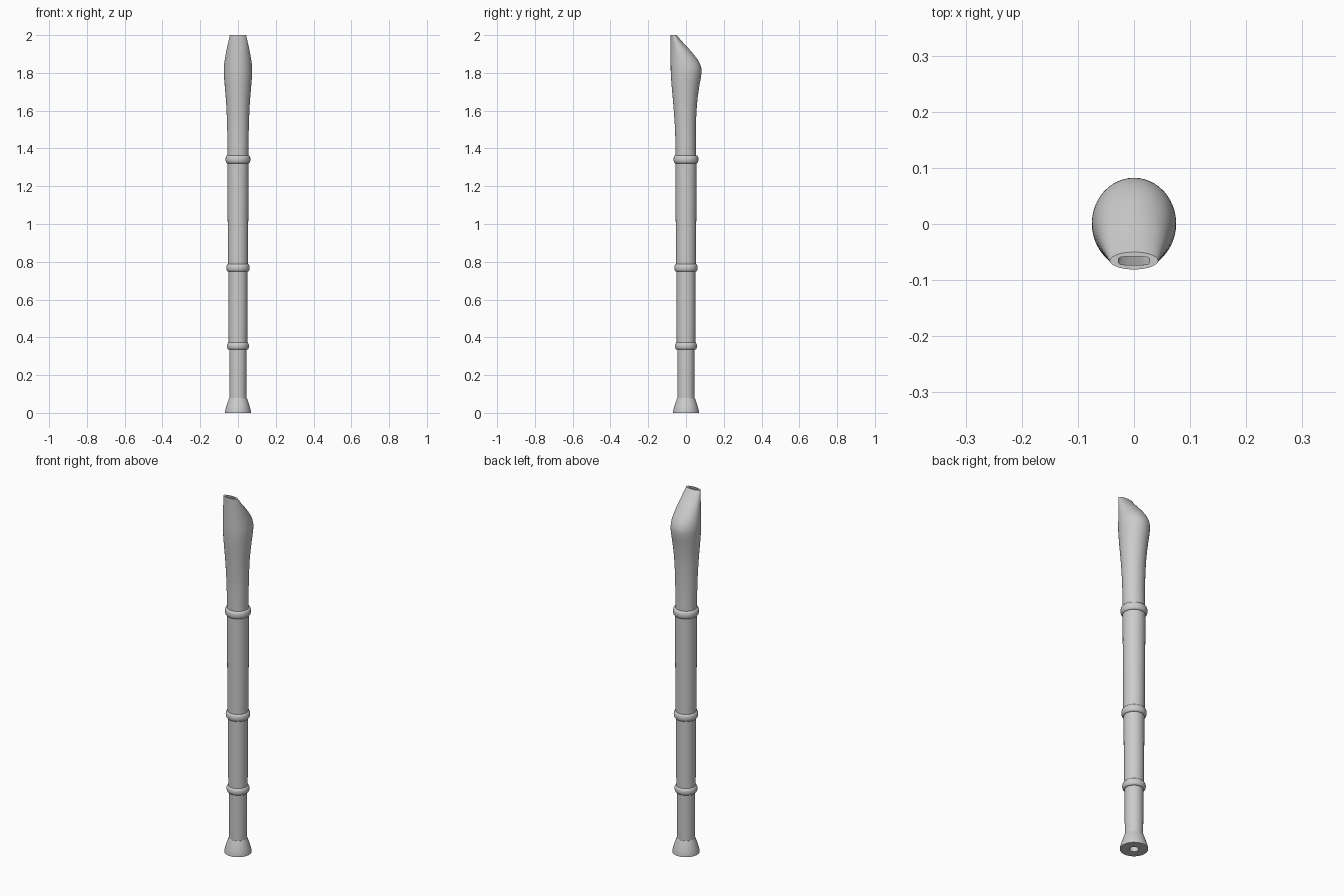
import bpy, bmesh, math
from mathutils import Vector

if "Cube" in bpy.data.objects:
    bpy.data.objects.remove(bpy.data.objects["Cube"])

N = 48
grey = bpy.data.materials.new("light_grey")
grey.diffuse_color = (0.6, 0.6, 0.6, 1)
grey.use_nodes = True
grey.node_tree.nodes["Principled BSDF"].inputs["Base Color"].default_value = grey.diffuse_color


def section(z, rx, y0, y1, power=2):
    """Closed superellipse at height z, from y0 (front) to y1 (back)."""
    cy, ry = (y0 + y1) / 2, (y1 - y0) / 2
    pts = []
    for i in range(N):
        a = 2 * math.pi * i / N
        c, s = math.cos(a), math.sin(a)
        pts.append((math.copysign(abs(c) ** (2 / power), c) * rx,
                    cy + math.copysign(abs(s) ** (2 / power), s) * ry, z))
    return pts


def loft(name, sections, angle=35):
    """Skin the sections into a closed, hollow tube wall."""
    bm = bmesh.new()
    rings = [[bm.verts.new(p) for p in section(*s)] for s in sections]
    for k, a in enumerate(rings):
        b = rings[(k + 1) % len(rings)]
        for i in range(N):
            j = (i + 1) % N
            bm.faces.new((a[i], a[j], b[j], b[i]))
    bmesh.ops.recalc_face_normals(bm, faces=bm.faces)
    mesh = bpy.data.meshes.new(name)
    bm.to_mesh(mesh)
    bm.free()
    mesh.materials.append(grey)
    ob = bpy.data.objects.new(name, mesh)
    bpy.context.collection.objects.link(ob)
    bpy.ops.object.select_all(action='DESELECT')
    ob.select_set(True)
    bpy.context.view_layer.objects.active = ob
    bpy.ops.object.shade_smooth_by_angle(angle=math.radians(angle))
    return ob


def lathe(name, profile, angle=35):
    """Round part from (radius, z) points."""
    return loft(name, [(z, r, -r, r) for r, z in profile], angle)


def smooth_path(keys, steps=4):
    """Catmull-Rom interpolation through the key sections."""
    k = [Vector(v) for v in keys]
    k = [2 * k[0] - k[1]] + k + [2 * k[-1] - k[-2]]
    out = []
    for i in range(1, len(k) - 2):
        p0, p1, p2, p3 = k[i - 1:i + 3]
        for s in range(steps):
            t = s / steps
            out.append(tuple(0.5 * (2 * p1 + (p2 - p0) * t
                       + (2 * p0 - 5 * p1 + 4 * p2 - p3) * t * t
                       + (3 * p1 - p0 - 3 * p2 + p3) * t ** 3)))
    return out + [tuple(k[-2])]


BORE = 0.023

# flared foot and the tapering tubes above it
lathe("foot", [(BORE, 0), (0.069, 0), (0.069, 0.008), (0.062, 0.035),
               (0.053, 0.062), (0.046, 0.08), (BORE, 0.08)])
for name, r0, z0, r1, z1 in (("lower_tube", 0.045, 0.08, 0.046, 0.355),
                             ("middle_tube", 0.049, 0.355, 0.051, 0.77),
                             ("upper_tube", 0.053, 0.77, 0.056, 1.345)):
    lathe(name, [(BORE, z0), (r0, z0), (r1, z1), (BORE, z1)])

# rounded joint rings
for name, r, z, h in (("lower_ring", 0.058, 0.354, 0.019),
                      ("middle_ring", 0.062, 0.768, 0.02),
                      ("upper_ring", 0.066, 1.342, 0.021)):
    rim = []
    for i in range(9):
        a = math.pi * (i / 8 - 0.5)
        rim.append((r - 0.010 + 0.010 * math.cos(a), z + h * math.sin(a)))
    lathe(name, [(r - 0.02, z - h)] + rim + [(r - 0.02, z + h)], 50)

# beaked head: z, half width, front y, back y
head = smooth_path([
    (1.345, 0.055, -0.055, 0.053), (1.5, 0.057, -0.058, 0.052),
    (1.63, 0.062, -0.067, 0.058), (1.72, 0.069, -0.075, 0.069),
    (1.79, 0.0745, -0.080, 0.081), (1.83, 0.0745, -0.081, 0.080),
    (1.87, 0.070, -0.081, 0.062), (1.92, 0.061, -0.081, 0.022),
    (1.96, 0.052, -0.081, -0.015), (2.0, 0.043, -0.081, -0.050)])
# mouth slot narrowing from the round bore
slot = [(2.0, 0.028, -0.073, -0.058, 4), (1.93, 0.028, -0.072, -0.056, 4),
        (1.80, 0.025, -0.045, 0.0, 2.5), (1.65, BORE, -BORE, BORE),
        (1.345, BORE, -BORE, BORE)]
loft("beaked_head", head + slot)
